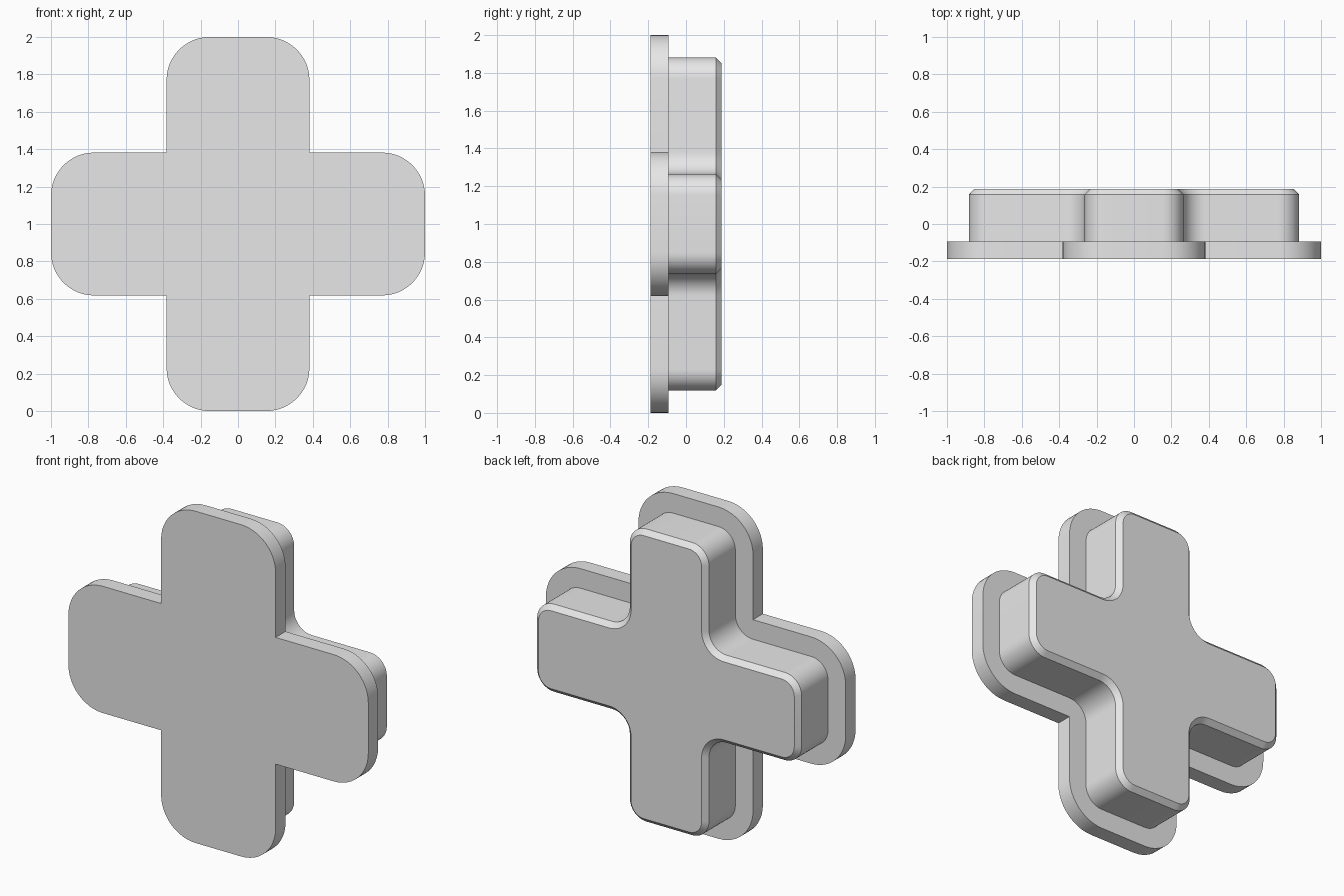
import bpy
import bmesh
import math

cube = bpy.data.objects.get("Cube")
if cube:
    bpy.data.objects.remove(cube, do_unlink=True)

LENGTH, WIDTH, RADIUS = 1.0, 0.382, 0.23   # arm half-length, half-width, corner radius
STEPS = 12

grey = bpy.data.materials.new("plain_grey")
grey.use_nodes = True
grey.diffuse_color = (0.8, 0.8, 0.8, 1)
grey.node_tree.nodes["Principled BSDF"].inputs["Base Color"].default_value = (0.8, 0.8, 0.8, 1)


def arc(cx, cz, r, start, sweep):
    angles = [math.radians(start + sweep * i / STEPS) for i in range(STEPS + 1)]
    return [(cx + r * math.cos(a), cz + r * math.sin(a)) for a in angles]


def cross_outline(inset):
    """Rounded cross moved inward by inset; inner corners become fillets."""
    c = WIDTH - RADIUS
    arm = arc(LENGTH - RADIUS, -c, RADIUS - inset, -90, 90)
    arm += arc(LENGTH - RADIUS, c, RADIUS - inset, 0, 90)
    arm += arc(WIDTH, WIDTH, inset, 270, -90) if inset else [(WIDTH, WIDTH)]
    points = []
    for turn in range(4):
        for x, z in arm:
            for _ in range(turn):
                x, z = -z, x
            points.append((x, z))
    return points


def loft(name, sections):
    """Closed solid through (y, inset) sections, front to back."""
    bm = bmesh.new()
    rings = [[bm.verts.new((x, y, z + LENGTH)) for x, z in cross_outline(inset)]
             for y, inset in sections]
    for a, b in zip(rings, rings[1:]):
        n = len(a)
        for i in range(n):
            j = (i + 1) % n
            bm.faces.new((a[i], a[j], b[j], b[i]))
    bm.faces.new(rings[0])
    bm.faces.new(rings[-1][::-1])
    bmesh.ops.recalc_face_normals(bm, faces=bm.faces)
    mesh = bpy.data.meshes.new(name)
    bm.to_mesh(mesh)
    bm.free()
    mesh.materials.append(grey)
    obj = bpy.data.objects.new(name, mesh)
    bpy.context.collection.objects.link(obj)
    bpy.ops.object.select_all(action='DESELECT')
    obj.select_set(True)
    bpy.context.view_layer.objects.active = obj
    bpy.ops.object.shade_smooth_by_angle(angle=math.radians(30))


# Wide front flange, then the narrower body with a chamfered back edge
loft("front_flange", [(-0.187, 0), (-0.093, 0)])
loft("back_body", [(-0.093, 0.118), (0.158, 0.118), (0.187, 0.147)])
